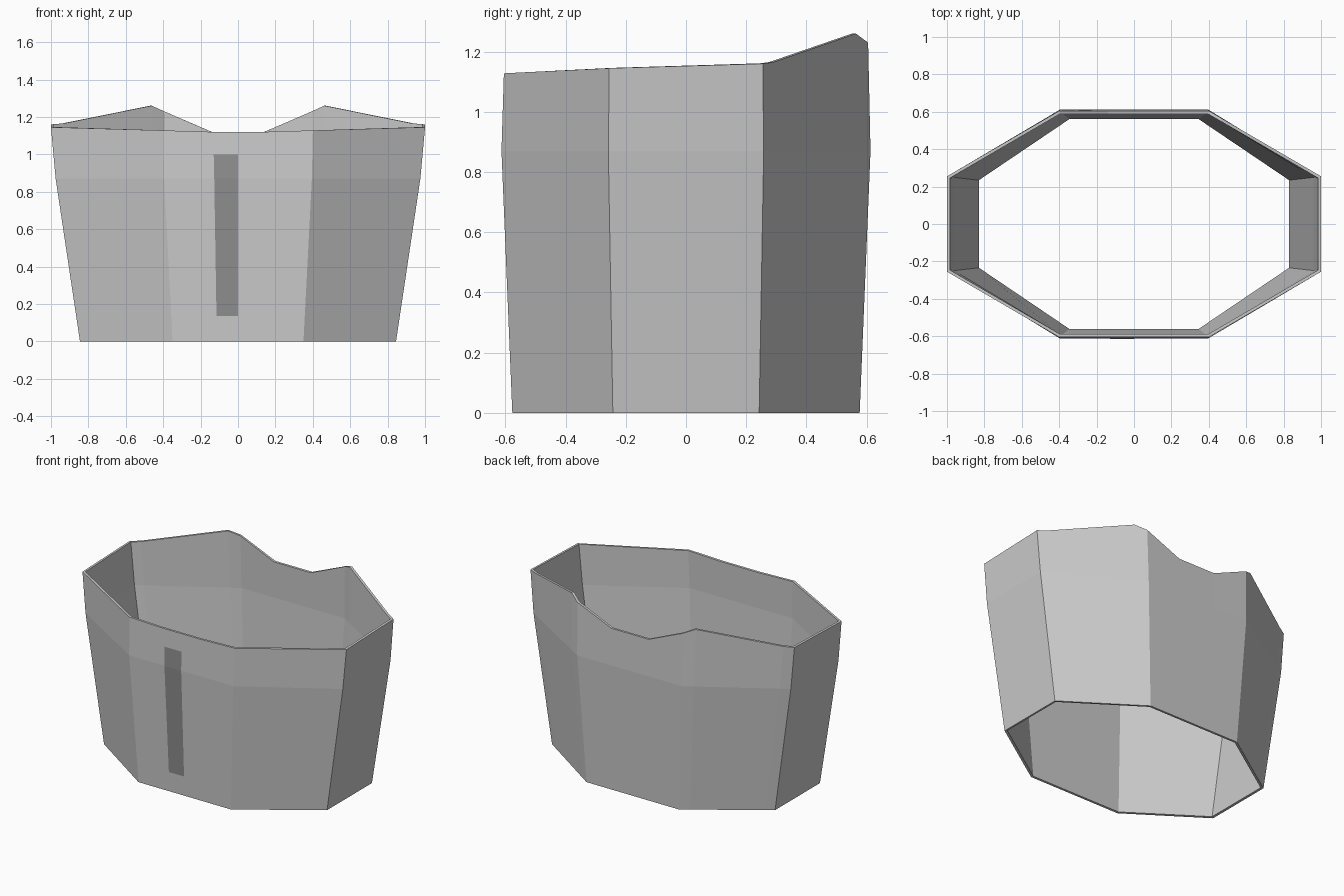
import bpy

if "Cube" in bpy.data.objects:
    bpy.data.objects.remove(bpy.data.objects["Cube"])


def make_object(name, verts, faces):
    mesh = bpy.data.meshes.new(name)
    mesh.from_pydata(verts, [], faces)
    mesh.update()
    obj = bpy.data.objects.new(name, mesh)
    bpy.context.collection.objects.link(obj)
    return obj


def lerp(a, b, t):
    return a + (b - a) * t


def ring(cx, cy, sx, sy, heights):
    """Octagon with extra points for the notched rim; right half then mirrored."""
    def diagonal(t):
        return (lerp(sx, cx, t), lerp(sy, cy, t))
    right = [(cx * 0.35, -cy), (cx, -cy), (sx, -sy), (sx, sy),
             diagonal(0.1), diagonal(0.885), (cx, cy), (cx * 0.35, cy)]
    pts = [(x, y, z) for (x, y), z in zip(right, heights)]
    return pts + [(-x, y, z) for x, y, z in reversed(pts)]


# Open tapered shell with a raised, notched back rim
rim = [1.12, 1.128, 1.145, 1.16, 1.165, 1.26, 1.23, 1.12]
rings = [ring(0.35, 0.577, 0.845, 0.243, [0.0] * 8),
         ring(0.395, 0.613, 0.975, 0.258, [0.87] * 8),
         ring(0.40, 0.605, 1.0, 0.255, rim)]
n = len(rings[0])
faces = [(k * n + i, k * n + (i + 1) % n, (k + 1) * n + (i + 1) % n, (k + 1) * n + i)
         for k in range(2) for i in range(n)]
shell = make_object("shell_wall", [p for r in rings for p in r], faces)
solid = shell.modifiers.new("wall_thickness", "SOLIDIFY")
solid.thickness = 0.016
solid.offset = -1
solid.use_even_offset = True

# Dark strip lying on the front face
levels = [(-0.115, -0.584, 0.135), (-0.127, -0.615, 0.87), (-0.13, -0.6112, 1.0)]
verts = [p for x, y, z in levels for p in ((x, y, z), (0, y, z))]
strip = make_object("front_strip", verts, [(0, 1, 3, 2), (2, 3, 5, 4)])
dark = bpy.data.materials.new("dark_grey")
dark.diffuse_color = (0.28, 0.28, 0.28, 1)
dark.use_nodes = True
dark.node_tree.nodes["Principled BSDF"].inputs["Base Color"].default_value = dark.diffuse_color
strip.data.materials.append(dark)
